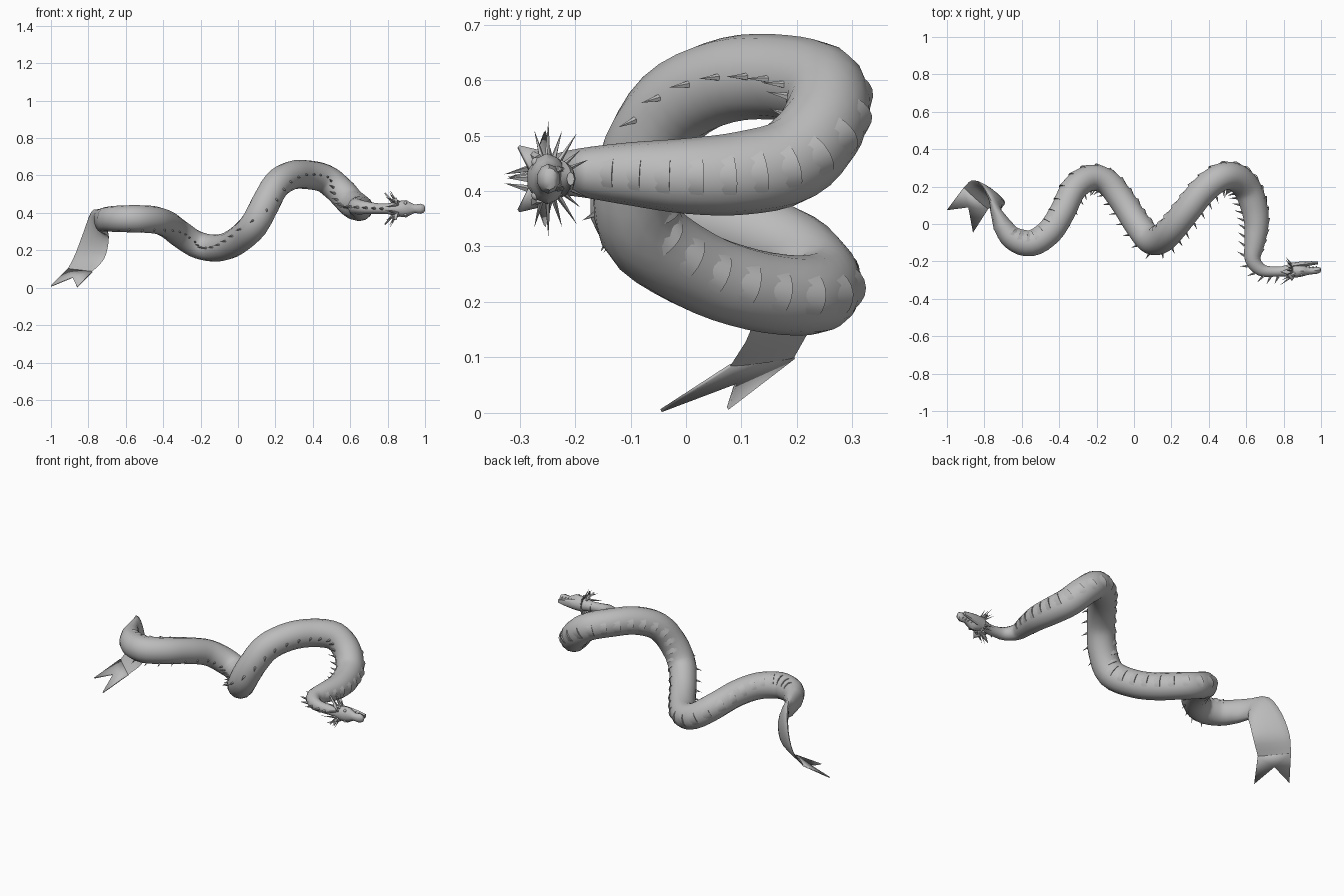
import bpy, bmesh, math
from mathutils import Vector, Matrix

cube = bpy.data.objects.get("Cube")
if cube:
    bpy.data.objects.remove(cube)

GREY = (0.5, 0.5, 0.5, 1)
skin = bpy.data.materials.new("grey_skin")
skin.use_nodes = True
skin.diffuse_color = GREY
skin.node_tree.nodes["Principled BSDF"].inputs["Base Color"].default_value = GREY
UP = Vector((0, 0, 1))


def finish(bm, name, angle=40):
    """Turn a bmesh into a named, smooth shaded object."""
    bmesh.ops.recalc_face_normals(bm, faces=bm.faces)
    mesh = bpy.data.meshes.new(name)
    bm.to_mesh(mesh)
    bm.free()
    mesh.materials.append(skin)
    obj = bpy.data.objects.new(name, mesh)
    bpy.context.collection.objects.link(obj)
    bpy.ops.object.select_all(action='DESELECT')
    obj.select_set(True)
    bpy.context.view_layer.objects.active = obj
    bpy.ops.object.shade_smooth_by_angle(angle=math.radians(angle))
    return obj


def thicken(obj, amount):
    mod = obj.modifiers.new("thickness", 'SOLIDIFY')
    mod.thickness = amount
    mod.offset = 0


def loft(bm, sections, sides=14):
    """Skin elliptical sections given as (centre, first axis, second axis)."""
    rings = []
    for c, u, s in sections:
        turn = [2 * math.pi * k / sides for k in range(sides)]
        rings.append([bm.verts.new(c + u * math.cos(a) + s * math.sin(a)) for a in turn])
    for r, q in zip(rings, rings[1:]):
        for k in range(sides):
            n = (k + 1) % sides
            bm.faces.new((r[k], r[n], q[n], q[k]))
    bm.faces.new(rings[0])
    bm.faces.new(rings[-1])


def spike(bm, base, tip, radius, sides=5):
    base, tip = Vector(base), Vector(tip)
    d = tip - base
    m = Matrix.Translation((base + tip) / 2) @ d.to_track_quat('Z', 'Y').to_matrix().to_4x4()
    bmesh.ops.create_cone(bm, cap_ends=True, segments=sides, radius1=radius,
                          radius2=0, depth=d.length, matrix=m)


def spline(points, steps):
    """Catmull-Rom samples through 4D points (position and radius)."""
    pts = [Vector(p) for p in points]
    pts = [pts[0] * 2 - pts[1]] + pts + [pts[-1] * 2 - pts[-2]]
    out = []
    for a, b, c, d in zip(pts, pts[1:], pts[2:], pts[3:]):
        for k in range(steps):
            t = k / steps
            out.append((b * 2 + (c - a) * t + (a * 2 - b * 5 + c * 4 - d) * t ** 2
                        + (b * 3 - a - c * 3 + d) * t ** 3) / 2)
    return out + [pts[-2]]


# Coiled body path from neck to tail root: x, y, z, radius
path = [(.83, -.25, .422, .028), (.75, -.255, .423, .028), (.68, -.245, .428, .035),
        (.635, -.19, .433, .044), (.645, -.1, .431, .057), (.655, 0, .427, .068),
        (.64, .1, .432, .075), (.605, .19, .455, .078), (.545, .248, .52, .078),
        (.465, .25, .583, .077), (.37, .18, .604, .077), (.285, .075, .6, .077),
        (.205, -.025, .55, .077), (.145, -.083, .445, .077), (.085, -.083, .335, .077),
        (.01, .01, .262, .074), (-.06, .12, .222, .073), (-.14, .22, .212, .072),
        (-.23, .247, .235, .072), (-.32, .19, .295, .072), (-.38, .07, .34, .072),
        (-.45, -.04, .363, .073), (-.55, -.103, .368, .073), (-.65, -.075, .368, .07),
        (-.71, 0, .366, .065)]
samples = spline(path, 4)
centres = [p.to_3d() for p in samples]
body = []
for i, p in enumerate(samples):
    t = (centres[min(i + 1, len(centres) - 1)] - centres[max(i - 1, 0)]).normalized()
    side = UP.cross(t).normalized()
    rise = t.cross(side)
    thin = 1 - .25 * max(0, (i - len(samples) + 7) / 7)
    body.append((p.to_3d(), rise * p.w, side * p.w * .98 * thin))

# Tail flattens and turns down: outer and inner edge, each with half thickness
outer = spline([(-.745, .085, .42, .03), (-.785, .165, .405, .022), (-.825, .22, .3, .015),
                (-.87, .232, .18, .009), (-.91, .195, .1, .004)], 3)
inner = spline([(-.735, .07, .3, .03), (-.695, .1, .275, .022), (-.695, .118, .225, .015),
                (-.718, .117, .15, .009), (-.78, .08, .085, .004)], 3)
mids = [((a + b) / 2).to_3d() for a, b in zip(outer, inner)]
tail = []
for i, (a, b) in enumerate(zip(outer, inner)):
    t = mids[min(i + 1, len(mids) - 1)] - mids[max(i - 1, 0)]
    u = (a - b).to_3d() / 2
    tail.append((mids[i], u, u.cross(t).normalized() * a.w))
bm = bmesh.new()
loft(bm, body + tail)
finish(bm, "serpent_body", 60)

# Forked tail fin
bm = bmesh.new()
root_a, root_b, tip_a, tip_b, notch = [bm.verts.new(v) for v in (
    outer[-1].to_3d(), inner[-1].to_3d(), (-1, .075, .008), (-.86, -.045, .004),
    (-.885, .09, .055))]
for f in ((root_a, tip_a, notch), (root_a, notch, root_b), (root_b, notch, tip_b)):
    bm.faces.new(f)
thicken(finish(bm, "tail_fork"), .006)


def rolled(i):
    """Body section whose back rolls downward along the last coil."""
    c, u, s = body[i]
    a = math.radians(55) * min(1, max(0, (i - 72) / 14))
    return c, u * math.cos(a) + s * math.sin(a), s * math.cos(a) - u * math.sin(a)


# Dorsal spikes, shrinking towards the tail
bm = bmesh.new()
last = len(body) - 6
for i in range(3, last, 2):
    c, u, s = rolled(i)
    back = (body[i + 1][0] - c).normalized()
    out = s.normalized()
    size = .042 * (1 - .4 * i / last)
    root = c + s * .96
    spike(bm, root, root + out * size + back * size * .5, size * .2)
finish(bm, "dorsal_spikes", 20)

# Raised belly scutes along the opposite flank
bm = bmesh.new()
for i in range(14, len(body) - 4, 2):
    rows = []
    for j, lift in ((i, .98), (i + 1, 1.09), (i + 1, .95)):
        c, u, s = rolled(j)
        rows.append([])
        for k in range(-3, 4):
            a = k * math.radians(11)
            grow = .96 + (lift - .96) * math.cos(a * 2.6)
            rows[-1].append(bm.verts.new(c + (u * math.sin(a) - s * math.cos(a)) * grow))
    for r, q in zip(rows, rows[1:]):
        for k in range(6):
            bm.faces.new((r[k], r[k + 1], q[k + 1], q[k]))
finish(bm, "belly_scutes", 30)

# Head lies on its side: crown towards -y, width along z
MID = .422


def head_sections(rows):
    return [(Vector((x, y, MID)), UP * w, Vector((0, -h, 0))) for x, y, w, h in rows]


bm = bmesh.new()
loft(bm, head_sections([(.79, -.252, .027, .028), (.83, -.25, .034, .036), (.87, -.25, .043, .038),
                        (.9, -.25, .046, .032), (.92, -.25, .034, .026), (.945, -.25, .022, .02),
                        (.975, -.248, .027, .021), (.995, -.246, .02, .014),
                        (1, -.245, .008, .007)]), 10)
finish(bm, "head")
bm = bmesh.new()
loft(bm, head_sections([(.84, -.225, .034, .018), (.89, -.217, .03, .016),
                        (.95, -.21, .02, .011), (.985, -.208, .012, .007)]), 8)
finish(bm, "lower_jaw")

# Paired head features
horns, ears, eyes, teeth, mane = [bmesh.new() for _ in range(5)]
for m in (-1, 1):
    spike(horns, (.85, -.275, MID + m * .02), (.78, -.328, MID + m * .008), .008)
    spike(horns, (.86, -.265, MID + m * .035), (.79, -.3, MID + m * .06), .01)
    fan = [(.86, -.278, .01), (.845, -.302, .058), (.82, -.268, .05),
           (.785, -.255, .085), (.825, -.24, .03)]
    ears.faces.new([ears.verts.new((x, y, MID + m * z)) for x, y, z in fan])
    bmesh.ops.create_icosphere(eyes, subdivisions=2, radius=.009, matrix=Matrix.Translation(
        (.895, -.27, MID + m * .03)))
    for k in range(5):
        x = .9 + k * .019
        z = MID + m * (.022 - k * .002)
        spike(teeth, (x, -.236, z), (x, -.219, z), .004, 4)
    # Long cheek spikes sweep sideways, short ones line the throat
    for k in range(6):
        a = math.radians(25 + k * 16)
        out = Vector((0, math.cos(a), m * math.sin(a)))
        base = Vector((.85, -.25, MID)) + out * .03
        reach = .035 + .04 * math.sin(a) - .012 * (k % 2)
        spike(mane, base, base + out * reach + Vector((-.04, 0, 0)), .006)
finish(horns, "horns", 20)
finish(eyes, "eyes")
finish(teeth, "teeth", 20)
finish(mane, "mane_spikes", 20)
thicken(finish(ears, "ear_fins"), .008)
